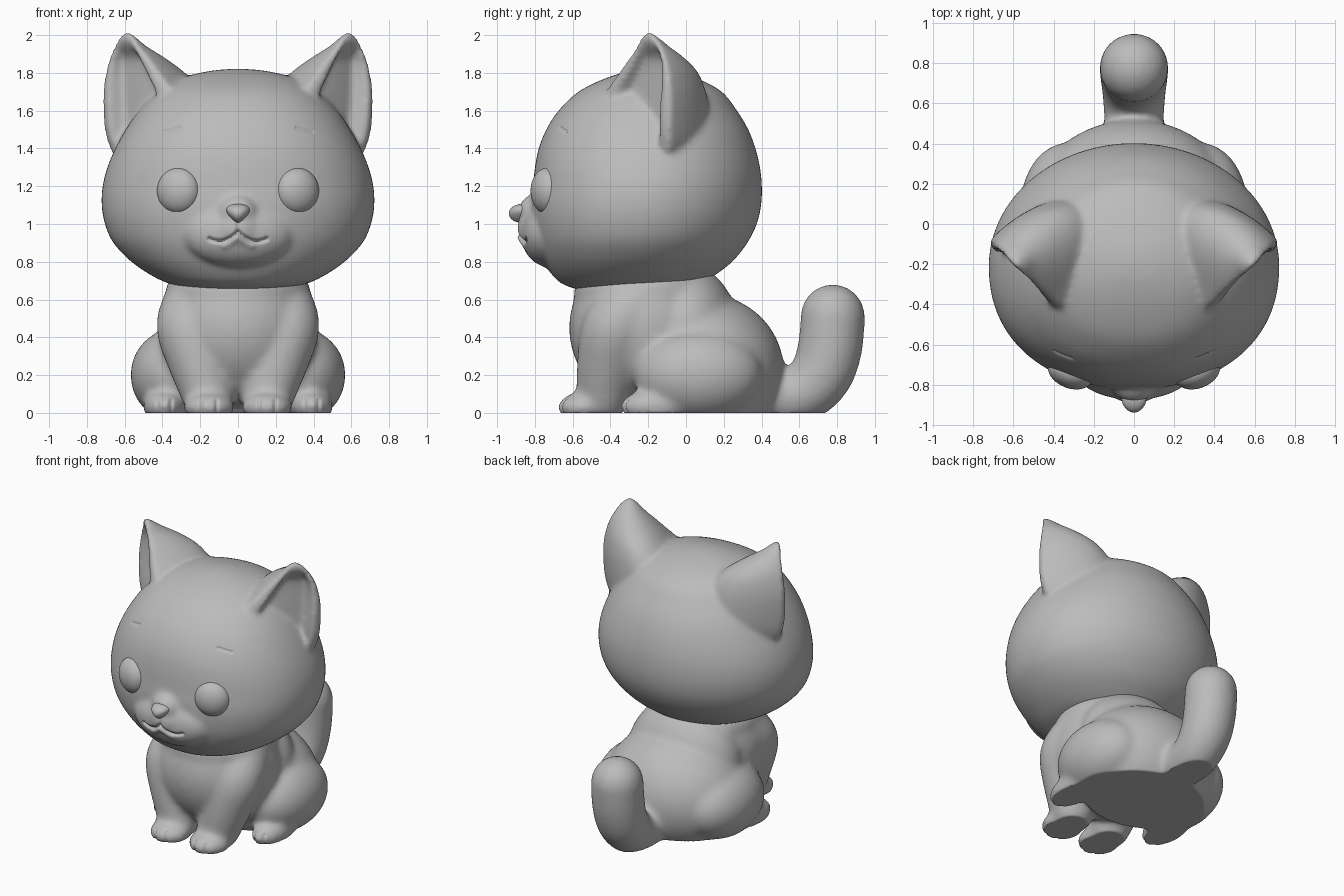
import bpy, bmesh, math
from mathutils import Vector, Matrix

if "Cube" in bpy.data.objects:
    bpy.data.objects.remove(bpy.data.objects["Cube"], do_unlink=True)

grey = bpy.data.materials.new("plain grey")
grey.use_nodes = True
GREY = (0.5, 0.5, 0.5, 1)
grey.diffuse_color = GREY
for node in grey.node_tree.nodes:
    if node.type == 'BSDF_PRINCIPLED':
        node.inputs["Base Color"].default_value = GREY


# ---- helpers ----
def loft(bm, rings):
    """Skin a stack of equal rings and cap both ends; returns the vertices."""
    vs = [[bm.verts.new(p) for p in ring] for ring in rings]
    n = len(vs[0])
    for a, b in zip(vs, vs[1:]):
        for i in range(n):
            j = (i + 1) % n
            bm.faces.new((a[i], a[j], b[j], b[i]))
    bm.faces.new(vs[0][::-1])
    bm.faces.new(vs[-1])
    return [v for ring in vs for v in ring]


def ball(bm, centre, radii, turn=0.0, sides=40):
    m = (Matrix.Translation(centre) @ Matrix.Rotation(turn, 4, 'Z')
         @ Matrix.Diagonal((*radii, 1)))
    rings = []
    levels = sides // 2
    for k in range(levels + 1):
        p = .03 + (math.pi - .06) * k / levels
        rings.append([m @ Vector((math.sin(p) * math.cos(math.tau * i / sides),
                                  math.sin(p) * math.sin(math.tau * i / sides),
                                  -math.cos(p))) for i in range(sides)])
    return loft(bm, rings)


def spline(rows, steps):
    """Catmull-Rom interpolation through rows of numbers."""
    pts = [Vector(r) for r in rows]
    out = []
    for i in range(len(pts) - 1):
        a, b, c, d = pts[max(i - 1, 0)], pts[i], pts[i + 1], pts[min(i + 2, len(pts) - 1)]
        for k in range(steps):
            t = k / steps
            out.append(b + (c - a) * (t / 2) + (a * 2 - b * 5 + c * 4 - d) * (t * t / 2)
                       + (b * 3 - a - c * 3 + d) * (t ** 3 / 2))
    return out + [pts[-1]]


def chain(bm, rows):
    """Tapered limb: overlapping balls along x, y, z, radius."""
    for x, y, z, r in spline(rows, 5):
        ball(bm, (x, y, z), (r, r, r), sides=28)


def finish(bm, name):
    bmesh.ops.recalc_face_normals(bm, faces=bm.faces)
    me = bpy.data.meshes.new(name)
    bm.to_mesh(me)
    bm.free()
    ob = bpy.data.objects.new(name, me)
    bpy.context.scene.collection.objects.link(ob)
    me.materials.append(grey)
    return ob


def shade(ob):
    for o in bpy.context.scene.objects:
        o.select_set(o == ob)
    bpy.context.view_layer.objects.active = ob
    bpy.ops.object.shade_smooth_by_angle(angle=math.radians(50))


def fuse(bm, name, smoothing):
    """Melt overlapping pieces into one soft skin; returns object and its bmesh."""
    ob = finish(bm, name)
    skin = ob.modifiers.new("skin", 'REMESH')
    skin.mode = 'VOXEL'
    skin.voxel_size = 0.015
    soft = ob.modifiers.new("soft", 'SMOOTH')
    soft.factor = 0.5
    soft.iterations = smoothing
    deps = bpy.context.evaluated_depsgraph_get()
    baked = bpy.data.meshes.new_from_object(ob.evaluated_get(deps), depsgraph=deps)
    ob.modifiers.clear()
    out = bmesh.new()
    out.from_mesh(baked)
    bpy.data.meshes.remove(baked)
    return ob, out


def rebuild(ob, bm):
    bm.to_mesh(ob.data)
    bm.free()
    shade(ob)


def refine(bm, inside):
    edges = [e for e in bm.edges if all(inside(v.co) for v in e.verts)]
    bmesh.ops.subdivide_edges(bm, edges=edges, cuts=2, use_grid_fill=True)


def engrave(bm, inside, path, depth, width):
    """Press a groove (or raise a ridge) along x, z points on the front."""
    for v in bm.verts:
        if inside(v.co):
            d = min((abs(v.co.x) - x) ** 2 + (v.co.z - z) ** 2 for x, z in path)
            v.co.y += depth * math.exp(-d / width ** 2)


# ---- head: stacked rounded sections (z, half width, front y, back y) ----
HEAD = [(.655, .24, -.58, 0), (.68, .35, -.65, .07), (.72, .445, -.70, .14),
        (.8, .565, -.755, .245), (.9, .66, -.795, .325), (1, .705, -.815, .375),
        (1.1, .722, -.82, .398), (1.2, .717, -.81, .402), (1.3, .692, -.80, .392),
        (1.4, .65, -.78, .368), (1.5, .595, -.74, .33), (1.6, .525, -.675, .27),
        (1.7, .43, -.57, .19), (1.77, .31, -.43, .06), (1.81, .15, -.30, -.08),
        (1.822, .02, -.21, -.17)]


def power(c, e):
    return math.copysign(abs(c) ** e, c)


bm = bmesh.new()
rings = []
for z, w, front, back in spline(HEAD, 4):
    mid, half = (front + back) / 2, (back - front) / 2
    ring = []
    for i in range(72):
        a = math.tau * i / 72
        e = 2 / 2.2 if math.sin(a) < 0 else 1
        ring.append((w * power(math.cos(a), e), mid + half * power(math.sin(a), e), z))
    rings.append(ring)
loft(bm, rings)

# broad muzzle, its tip and the bridge
ball(bm, (0, -.72, .95), (.30, .155, .18))
ball(bm, (0, -.765, .97), (.15, .13, .13))
ball(bm, (0, -.79, 1.06), (.11, .10, .10))

# ears: crescent sections (z, outer rim x, y, half width, depth, hollow)
EAR = [(1.30, .59, -.09, .20, .28, .05), (1.36, .65, -.085, .25, .38, .08),
       (1.42, .685, -.08, .28, .45, .09), (1.52, .708, -.08, .29, .49, .09),
       (1.68, .715, -.08, .26, .44, .09), (1.8, .70, -.09, .195, .35, .08),
       (1.88, .68, -.11, .14, .235, .065), (1.94, .658, -.14, .09, .13, .02),
       (1.985, .635, -.165, .055, .065, 0), (2.015, .60, -.19, .015, .015, 0)]
along, inward = Vector((.73, .68, 0)), Vector((-.68, .73, 0))
for side in (1, -1):
    rings = []
    for z, x, y, w, depth, hollow in spline(EAR, 4):
        mid = Vector((x, y, z)) - along * w
        ring = []
        for i in range(64):
            a = math.tau * i / 64
            c, s = math.cos(a), math.sin(a)
            t = min(max(min((.8 - c) / .22, (c + .62) / .22), 0), 1)
            off = depth * s if s >= 0 else hollow * t * t * (3 - 2 * t) + .16 * w * s
            p = mid + along * (w * c) + inward * off
            ring.append((p.x * side, p.y, p.z))
        rings.append(ring)
    loft(bm, rings)

head, bm = fuse(bm, "head_with_ears", 11)


# mouth, lip and brows
def mouth_area(p):
    return p.y < -.6 and abs(p.x) < .21 and .85 < p.z < 1.04


def brow_area(p):
    return p.y < -.5 and .27 < abs(p.x) < .44 and 1.45 < p.z < 1.54


def smile(x):
    return .908 + .05 * ((x - .1) / .1) ** 2


refine(bm, mouth_area)
refine(bm, brow_area)
xs = [.15 * i / 24 for i in range(25)]
engrave(bm, mouth_area, [(x, smile(x)) for x in xs], .018, .011)
engrave(bm, mouth_area, [(0, .957 + .006 * i) for i in range(12)], .009, .01)
engrave(bm, mouth_area, [(x * .5, smile(x * .5) - .03) for x in xs], -.006, .018)
engrave(bm, brow_area, [(.31 + .006 * i, 1.51 - .0016 * i) for i in range(15)], .008, .008)
rebuild(head, bm)

# eyes
for side, name in ((1, "left_eye"), (-1, "right_eye")):
    bm = bmesh.new()
    ball(bm, (.315 * side, -.735, 1.175), (.118, .082, .122), side * math.radians(22))
    shade(finish(bm, name))

# nose: wider at the top
bm = bmesh.new()
for v in ball(bm, (0, -.868, 1.056), (.056, .07, .05)):
    v.co.x *= 1 + .5 * (v.co.z - 1.056) / .05
shade(finish(bm, "nose"))

# ---- body ----
bm = bmesh.new()
ball(bm, (0, -.22, .64), (.385, .375, .20))  # neck
ball(bm, (0, -.22, .45), (.42, .40, .42))    # chest
ball(bm, (0, 0, .42), (.41, .28, .37))       # back
ball(bm, (0, .10, .22), (.50, .42, .41))     # rump
for side in (1, -1):
    ball(bm, (.335 * side, .065, .20), (.235, .34, .245))   # haunch
    ball(bm, (.39 * side, -.15, .035), (.115, .20, .092))   # hind paw
    ball(bm, (.153 * side, -.54, .03), (.137, .14, .08))    # front paw
    chain(bm, [(.225 * side, -.27, .56, .18), (.255 * side, -.37, .45, .178),
               (.207 * side, -.41, .28, .168), (.155 * side, -.44, .09, .142)])  # front leg
# tail
chain(bm, [(0, .40, .10, .15), (0, .53, .085, .15), (0, .64, .12, .158), (0, .725, .22, .168),
           (0, .765, .36, .173), (0, .777, .51, .172)])
body, bm = fuse(bm, "body_with_tail", 30)


# toes
def front_toes(p):
    return p.y < -.59 and p.z < .10


def hind_toes(p):
    return -.40 < p.y < -.26 and p.z < .11 and abs(p.x) > .29


refine(bm, front_toes)
refine(bm, hind_toes)
for area, middle, gap in ((front_toes, .155, .042), (hind_toes, .39, .036)):
    lines = [(middle + s * gap, .008 * i) for s in (-1, 1) for i in range(9)]
    engrave(bm, area, lines, .01, .011)

# flat base
for v in bm.verts:
    v.co.z = max(v.co.z, 0)
rebuild(body, bm)
